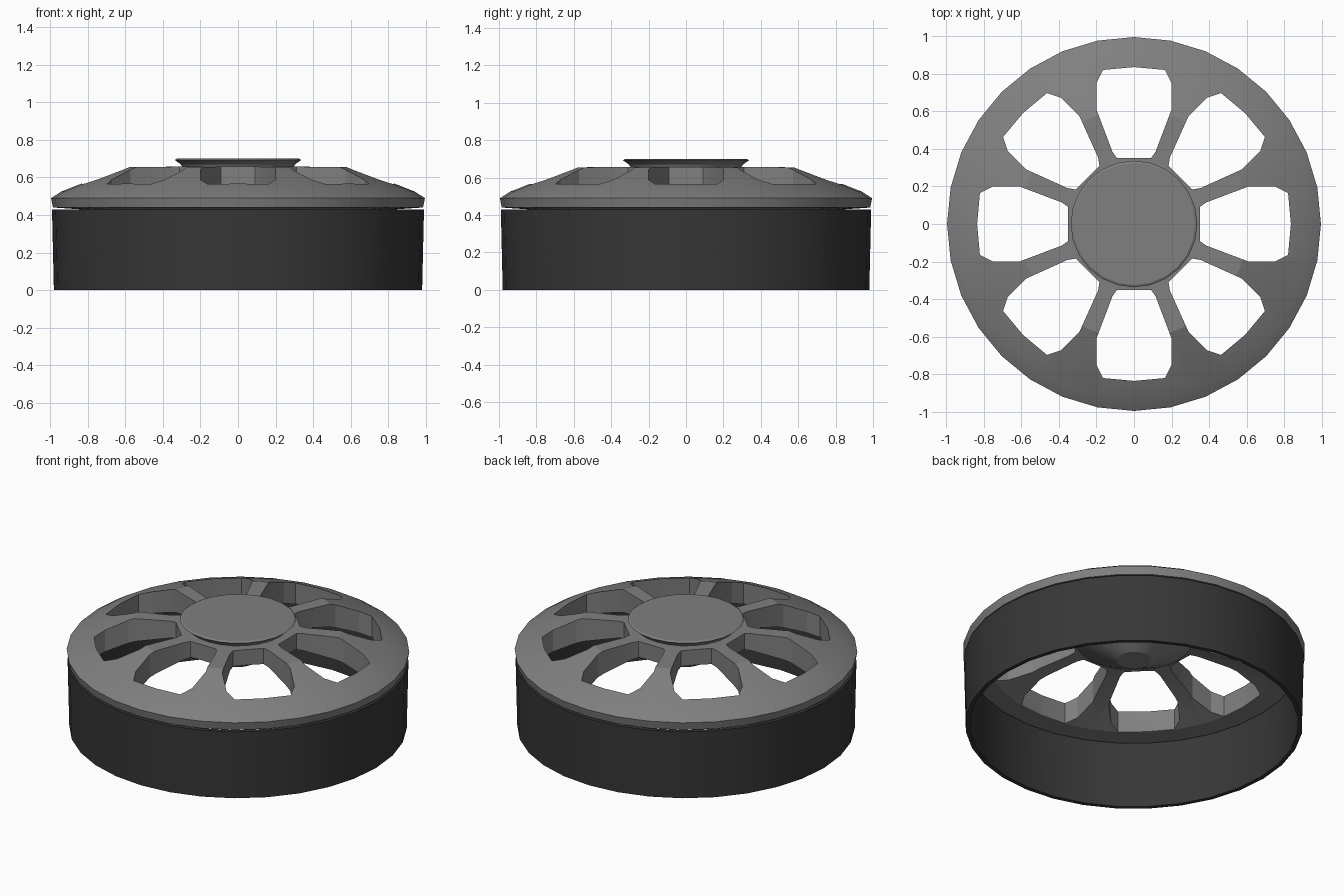
import bpy, bmesh
from math import sin, cos, pi, radians

if "Cube" in bpy.data.objects:
    bpy.data.objects.remove(bpy.data.objects["Cube"], do_unlink=True)


def material(name, value):
    m = bpy.data.materials.new(name)
    m.use_nodes = True
    m.diffuse_color = (value, value, value, 1)
    m.node_tree.nodes["Principled BSDF"].inputs["Base Color"].default_value = (value, value, value, 1)
    return m


def add_object(name, bm, mat):
    bmesh.ops.recalc_face_normals(bm, faces=bm.faces)
    mesh = bpy.data.meshes.new(name)
    bm.to_mesh(mesh)
    bm.free()
    mesh.materials.append(mat)
    ob = bpy.data.objects.new(name, mesh)
    bpy.context.collection.objects.link(ob)
    return ob


def revolve(name, profile, mat, sides=32, ring=False):
    """Turn a radius/height profile about z; ring closes the profile on itself."""
    bm = bmesh.new()
    verts = [bm.verts.new((r, 0, z)) for r, z in profile]
    edges = [bm.edges.new(pair) for pair in zip(verts, verts[1:])]
    if ring:
        edges.append(bm.edges.new((verts[-1], verts[0])))
    bmesh.ops.spin(bm, geom=verts + edges, cent=(0, 0, 0), axis=(0, 0, 1),
                   angle=2 * pi, steps=sides)
    bmesh.ops.remove_doubles(bm, verts=bm.verts, dist=0.0005)
    return add_object(name, bm, mat)


def smooth(ob):
    bpy.ops.object.select_all(action='DESELECT')
    ob.select_set(True)
    bpy.context.view_layer.objects.active = ob
    bpy.ops.object.shade_smooth_by_angle(angle=radians(15))


grey = material("metal grey", 0.215)
dark = material("dark grey", 0.038)

# Dark barrel band
band = revolve("barrel_band", [(0.98, 0), (0.99, 0.43), (0.965, 0.43), (0.955, 0)],
               dark, ring=True)

# Wheel face with a raised centre and a tapered hub underneath
face = revolve("wheel_face", [
    (0, 0.66), (0.61, 0.655), (0.94, 0.525), (0.995, 0.49), (0.985, 0.44),
    (0.84, 0.43), (0.6, 0.51), (0.34, 0.56), (0.1, 0.43), (0, 0.43)], grey)

# Eight openings between the spokes
half = [(0.09, 0.35), (0.115, 0.385), (0.2, 0.61), (0.2, 0.75), (0.165, 0.82)]
outline = half + [(0, 0.835)] + [(-x, y) for x, y in reversed(half)]
bm = bmesh.new()
for i in range(8):
    a = i * pi / 4
    base = bm.faces.new([bm.verts.new((x * cos(a) - y * sin(a), x * sin(a) + y * cos(a), 0.2))
                         for x, y in outline])
    top = bmesh.ops.extrude_face_region(bm, geom=[base], use_keep_orig=True)["geom"]
    bmesh.ops.translate(bm, vec=(0, 0, 0.7),
                        verts=[v for v in top if isinstance(v, bmesh.types.BMVert)])
cutter = add_object("opening_cutter", bm, grey)
cutter.hide_render = True

cut = face.modifiers.new("openings", 'BOOLEAN')
cut.operation = 'DIFFERENCE'
cut.solver = 'EXACT'
cut.object = cutter
bpy.context.view_layer.objects.active = face
bpy.ops.object.modifier_apply(modifier=cut.name)
bpy.data.objects.remove(cutter, do_unlink=True)

# Dished centre cap
cap = revolve("centre_cap", [(0, 0.645), (0.29, 0.645), (0.305, 0.67), (0.337, 0.693),
                             (0.325, 0.7), (0, 0.7)], grey, sides=24)

for ob in (band, face, cap):
    smooth(ob)
